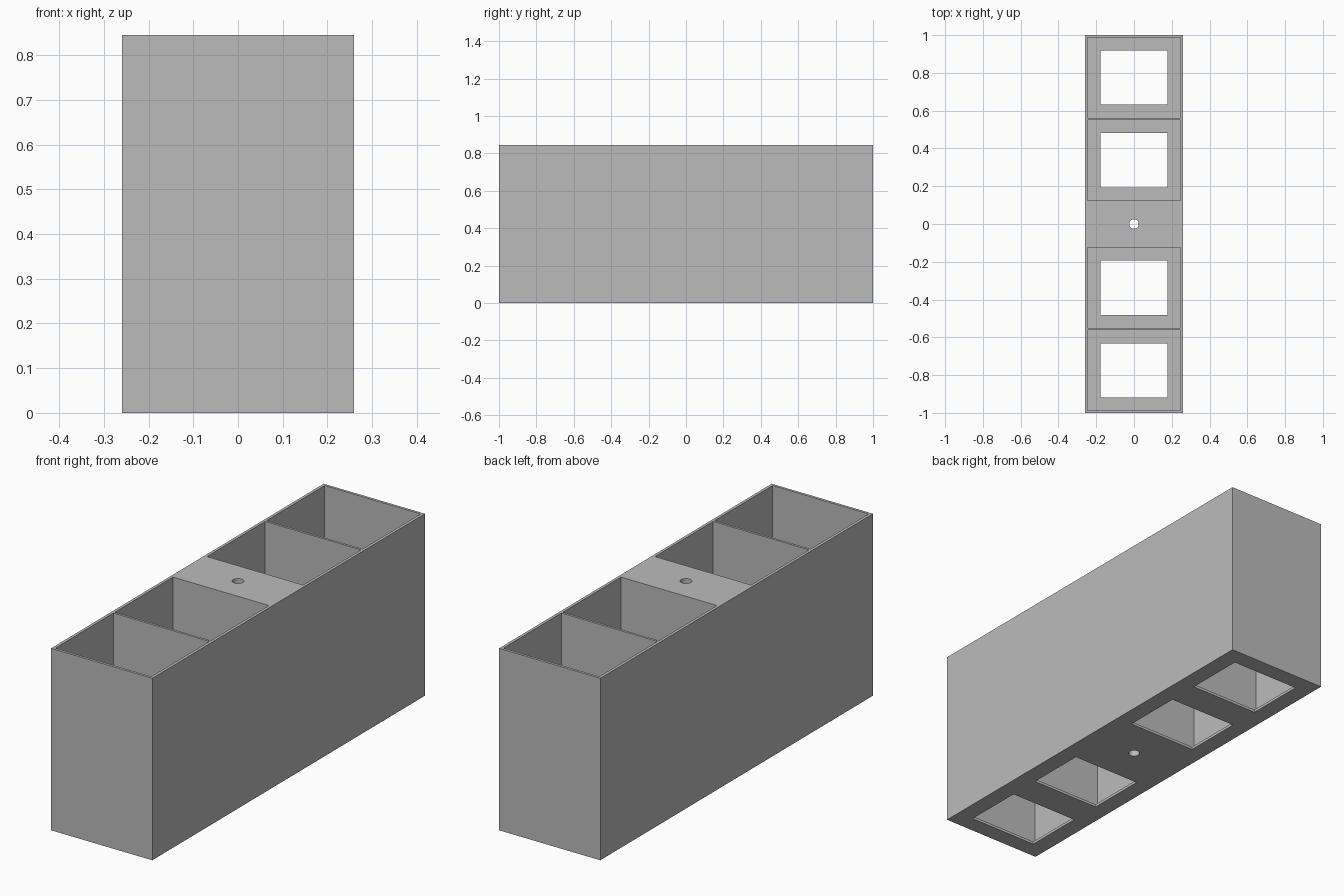
import bpy
import bmesh
from mathutils import Matrix, Vector

# Main dimensions
WIDTH, LENGTH, HEIGHT = 0.52, 2.0, 0.845
POCKET_X, POCKET_Y = 0.493, 0.426
OPEN_X, OPEN_Y = 0.356, 0.287
FLOOR = 0.013
BORE_RADIUS = 0.025
CENTRES = [side * y for side in (-1, 1) for y in (0.338, 0.775)]

default = bpy.data.objects.get("Cube")
if default:
    bpy.data.objects.remove(default, do_unlink=True)

grey = bpy.data.materials.new("plain grey")
grey.use_nodes = True
colour = (0.5, 0.5, 0.5, 1)
grey.diffuse_color = colour
grey.node_tree.nodes["Principled BSDF"].inputs["Base Color"].default_value = colour


def add_box(bm, size, y, bottom, top):
    place = Matrix.Translation(Vector((0, y, (bottom + top) / 2)))
    scale = Matrix.Diagonal((size[0], size[1], top - bottom, 1))
    bmesh.ops.create_cube(bm, size=1, matrix=place @ scale)


def finish(bm, name):
    mesh = bpy.data.meshes.new(name)
    bm.to_mesh(mesh)
    bm.free()
    mesh.materials.append(grey)
    obj = bpy.data.objects.new(name, mesh)
    bpy.context.collection.objects.link(obj)
    return obj


# Solid outer block
bm = bmesh.new()
add_box(bm, (WIDTH, LENGTH), 0, 0, HEIGHT)
body = finish(bm, "four_pocket_box")

# Four deep pockets open at the top, and the round central bore
bm = bmesh.new()
for y in CENTRES:
    add_box(bm, (POCKET_X, POCKET_Y), y, FLOOR, HEIGHT + 0.1)
bmesh.ops.create_cone(bm, cap_ends=True, segments=32, radius1=BORE_RADIUS,
                      radius2=BORE_RADIUS, depth=HEIGHT + 0.2,
                      matrix=Matrix.Translation((0, 0, HEIGHT / 2)))
pockets = finish(bm, "pocket_cutter")

# Rectangular openings that leave a lip around each pocket floor
bm = bmesh.new()
for y in CENTRES:
    add_box(bm, (OPEN_X, OPEN_Y), y, -0.1, 0.1)
openings = finish(bm, "floor_opening_cutter")

# Cut, then discard the cutters
bpy.ops.object.select_all(action="DESELECT")
bpy.context.view_layer.objects.active = body
body.select_set(True)
for cutter in (pockets, openings):
    cutter.hide_render = True
    cut = body.modifiers.new(cutter.name, "BOOLEAN")
    cut.operation = "DIFFERENCE"
    cut.solver = "EXACT"
    cut.object = cutter
    bpy.ops.object.modifier_apply(modifier=cut.name)
    bpy.data.objects.remove(cutter, do_unlink=True)

bpy.ops.object.shade_smooth_by_angle()
